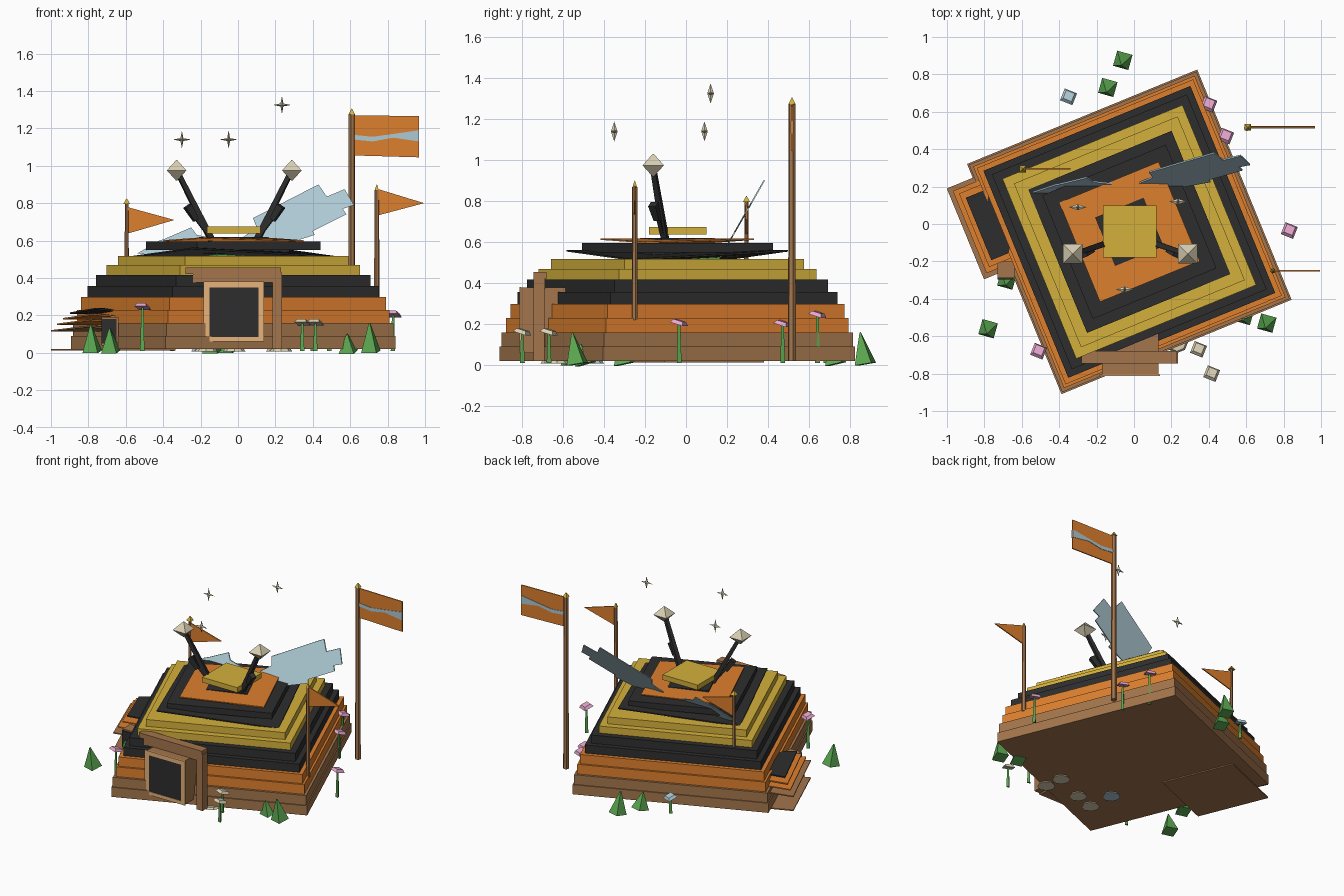
import bpy, bmesh, math
from mathutils import Vector, Matrix

cube = bpy.data.objects.get("Cube")
if cube:
    bpy.data.objects.remove(cube, do_unlink=True)


def linear(c):
    return c / 12.92 if c <= 0.04045 else ((c + 0.055) / 1.055) ** 2.4


def material(name, r, g, b):
    m = bpy.data.materials.new(name)
    m.use_nodes = True
    col = (linear(r), linear(g), linear(b), 1)
    m.diffuse_color = col
    m.node_tree.nodes["Principled BSDF"].inputs["Base Color"].default_value = col
    return m


BROWN = material("wood brown", .64, .46, .3)
ORANGE = material("orange", .87, .5, .18)
BLACK = material("charcoal", .18, .18, .18)
YELLOW = material("mustard yellow", .83, .69, .23)
TAN = material("pale wood", .91, .7, .48)
CREAM = material("cream", .85, .81, .7)
PINK = material("pink", .9, .65, .8)
GREEN = material("leaf green", .36, .66, .32)
BLUE = material("pale blue", .68, .79, .83)

TURN = math.radians(22.3)
BODY = Matrix.Translation((-.025, -.042, 0)) @ Matrix.Rotation(TURN, 4, 'Z')


def finish(name, bm, mat):
    bmesh.ops.recalc_face_normals(bm, faces=bm.faces)
    me = bpy.data.meshes.new(name)
    bm.to_mesh(me)
    bm.free()
    me.materials.append(mat)
    ob = bpy.data.objects.new(name, me)
    bpy.context.collection.objects.link(ob)
    return ob


def box(name, mat, x, y, z, frame=Matrix(), saddle=0):
    """Box from (min, max) ranges; saddle lifts one diagonal and drops the other."""
    bm = bmesh.new()
    bmesh.ops.create_cube(bm, size=1)
    for v in bm.verts:
        lift = saddle if v.co.x * v.co.y > 0 else -saddle
        v.co = [(a + b) / 2 + c * (b - a) for c, (a, b) in zip(v.co, (x, y, z))]
        v.co.z += lift
    bm.transform(frame)
    return finish(name, bm, mat)


def rod(name, mat, a, b, r1, r2, sides=4):
    """Tapered prism between two points."""
    a, b = Vector(a), Vector(b)
    d = b - a
    bm = bmesh.new()
    bmesh.ops.create_cone(bm, cap_ends=True, segments=sides, radius1=r1, radius2=r2, depth=d.length)
    spin = Matrix.Rotation(math.pi / 4, 4, 'Z')
    bm.transform(Matrix.Translation((a + b) / 2) @ d.to_track_quat('Z', 'Y').to_matrix().to_4x4() @ spin)
    return finish(name, bm, mat)


def plate(name, mat, pts, y0=0, slope=0, thick=.008):
    """Thin outline in x and z, leaning back in y by slope."""
    bm = bmesh.new()
    f = bm.faces.new([bm.verts.new((x, y0 + slope * z, z)) for x, z in pts])
    ex = bmesh.ops.extrude_face_region(bm, geom=[f])["geom"]
    bmesh.ops.translate(bm, vec=(0, thick, 0), verts=[v for v in ex if isinstance(v, bmesh.types.BMVert)])
    return finish(name, bm, mat)


# Stepped hive body: half width, bottom, top, colour
tiers = [(.665, .02, .09, BROWN), (.657, .09, .16, BROWN), (.64, .16, .23, ORANGE), (.625, .23, .297, ORANGE),
         (.598, .297, .357, BLACK), (.563, .357, .417, BLACK), (.52, .417, .468, YELLOW), (.473, .468, .518, YELLOW),
         (.357, .55, .595, BLACK)]
for i, (h, lo, hi, mat) in enumerate(tiers):
    box(f"hive_tier_{i + 1}", mat, (-h, h), (-h, h), (lo, hi), BODY)
box("crown_leaf", GREEN, (-.16, .16), (-.16, .16), (.518, .528), BODY)
box("crown_core", BLACK, (-.23, .23), (-.23, .23), (.528, .55), BODY)

# Warped thin plates near the crown
box("crown_brim", BLACK, (-.414, .414), (-.414, .414), (.532, .54), BODY, .022)
box("crown_plate", ORANGE, (-.287, .287), (-.287, .287), (.603, .61), BODY, .008)
box("crown_inset", BLACK, (-.14, .14), (-.14, .14), (.61, .62), BODY)
box("crown_cap", YELLOW, (-.165, .12), (-.18, .1), (.638, .675))

# Side annex: floor board and stacked warped boards
box("annex_floor", BROWN, (-.815, -.31), (.06, .585), (.012, .02), BODY)
for i, (out, v0, v1, z, mat) in enumerate([
        (.815, .06, .585, .125, BROWN), (.79, .085, .56, .16, ORANGE),
        (.765, .11, .535, .19, ORANGE), (.74, .14, .5, .22, BLACK)]):
    box(f"annex_board_{i + 1}", mat, (-out, -.5), (v0, v1), (z, z + .008), BODY, .012)
box("annex_porch", BROWN, (-.73, -.64), (-.29, -.2), (.04, .19))
box("annex_door", BLACK, (-.73, -.65), (-.297, -.289), (.05, .18))

# Front door, frame and porch
box("door_housing", BROWN, (-.17, .13), (-.805, -.58), (.06, .378))
box("door_panel", BLACK, (-.155, .115), (-.809, -.804), (.08, .355))
for name, x, z in [("left_jamb", (-.185, -.152), (.06, .38)), ("right_jamb", (.11, .14), (.06, .38)),
                   ("head", (-.185, .14), (.35, .38)), ("sill", (-.185, .14), (.06, .085))]:
    box("door_frame_" + name, TAN, x, (-.813, -.804), z)
box("porch_lintel", BROWN, (-.28, .23), (-.745, -.68), (.42, .455))
box("porch_beam", BROWN, (-.24, .19), (-.74, -.685), (.375, .42))
box("porch_post", BROWN, (.185, .235), (-.745, -.69), (.02, .43))

# Stones tucked under the floor near the door
for i, (x, y, mat) in enumerate([(.23, -.63, CREAM), (.21, -.5, CREAM), (-.02, -.6, CREAM),
                                 (-.17, -.65, CREAM), (-.19, -.46, BLUE)]):
    rod(f"stone_{i + 1}", mat, (x, y, .008), (x, y, .022), .06, .05, 8)

# Flag poles with finials
for name, x, y, lo, hi, r, fr in [("tall", .608, .517, .02, 1.275, .02, .024),
                                  ("right", .742, -.25, .22, .87, .015, .015),
                                  ("left", -.595, .295, .4, .795, .012, .026)]:
    rod(name + "_pole", BROWN, (x, y, lo), (x, y, hi), r, r * .85, 6)
    rod(name + "_finial", YELLOW, (x, y, hi), (x, y, hi + .03), fr, .002)

# Flags
plate("banner", ORANGE, [(.62, 1.055), (.968, 1.045), (.968, 1.265), (.62, 1.27)], .513)
stripe = [(.62, 1.14), (.72, 1.13), (.83, 1.15), (.968, 1.13), (.968, 1.19), (.83, 1.17), (.72, 1.155), (.62, 1.165)]
for y in (.51, .52):
    plate("banner_stripe", BLUE, stripe, y, 0, .004)
plate("right_pennant", ORANGE, [(.75, .735), (.995, .8), (.75, .875)], -.254)
plate("left_pennant", ORANGE, [(-.588, .638), (-.34, .71), (-.588, .778)], .291)

# Wings
plate("left_wing", BLUE, [(-.54, .53), (-.42, .6), (-.39, .61), (-.25, .67), (-.22, .63), (-.06, .6), (-.12, .55),
                          (-.3, .525)], -.136, .57)
plate("right_wing", BLUE, [(.04, .53), (.03, .62), (.1, .67), (.08, .72), (.43, .9), (.475, .835), (.57, .875),
                           (.62, .79), (.56, .77), (.58, .74), (.4, .65), (.41, .63), (.25, .58), (.2, .525)], -.136, .57)

# Antennae
for name, s in (("right", -1), ("left", 1)):
    def p(x, y, z):
        return (-.02 + s * x, y, z)
    rod(name + "_antenna", BLACK, p(.12, -.1, .6), p(.3, -.16, .96), .023, .017)
    rod(name + "_antenna_strut", BLACK, p(.13, -.11, .62), p(.22, -.14, .74), .013, .013)
    rod(name + "_antenna_joint", BLACK, p(.205, -.14, .71), p(.25, -.16, .785), .02, .028)
    tip = p(.308, -.16, .975)
    for dz in (-.055, .055):
        rod(name + "_antenna_tip", CREAM, tip, (tip[0], tip[1], tip[2] + dz), .074, .004)

# Floating four-pointed stars
for i, (x, y, z) in enumerate([(-.3, .09, 1.14), (-.05, -.35, 1.14), (.235, .12, 1.325)]):
    bm = bmesh.new()
    ring = []
    for k in range(8):
        r = .011 if k % 2 else .048
        a = k * math.pi / 4
        ring.append(bm.verts.new((x + r * math.cos(a), y, z + r * math.sin(a))))
    for dy in (-.016, .016):
        c = bm.verts.new((x, y + dy, z))
        for k in range(8):
            bm.faces.new((c, ring[k], ring[(k + 1) % 8]))
    finish(f"star_{i + 1}", bm, CREAM)

# Grass tufts around the base
for i, (x, y, h) in enumerate([(-.78, -.56, .15), (-.68, -.3, .13), (.71, -.53, .16), (.59, -.49, .1),
                               (-.06, .875, .16), (-.14, .73, .12)]):
    rod(f"grass_tuft_{i + 1}", GREEN, (x, y, .005), (x - .007, y - .025, h), .06, .004)

# Flowers on stems
for i, (x, y, h, mat) in enumerate([
        (-.51, -.68, .245, PINK), (.83, -.035, .205, PINK), (.49, .47, .2, PINK), (.4, .64, .245, PINK),
        (.345, -.67, .16, CREAM), (.415, -.8, .16, CREAM), (-.35, .68, .13, BLUE)]):
    rod(f"flower_stem_{i + 1}", GREEN, (x, y, .01), (x, y, h), .014, .007, 3)
    rod(f"flower_head_{i + 1}", mat, (x, y, h - .005), (x + .002, y + .005, h + .013), .05, .034)
